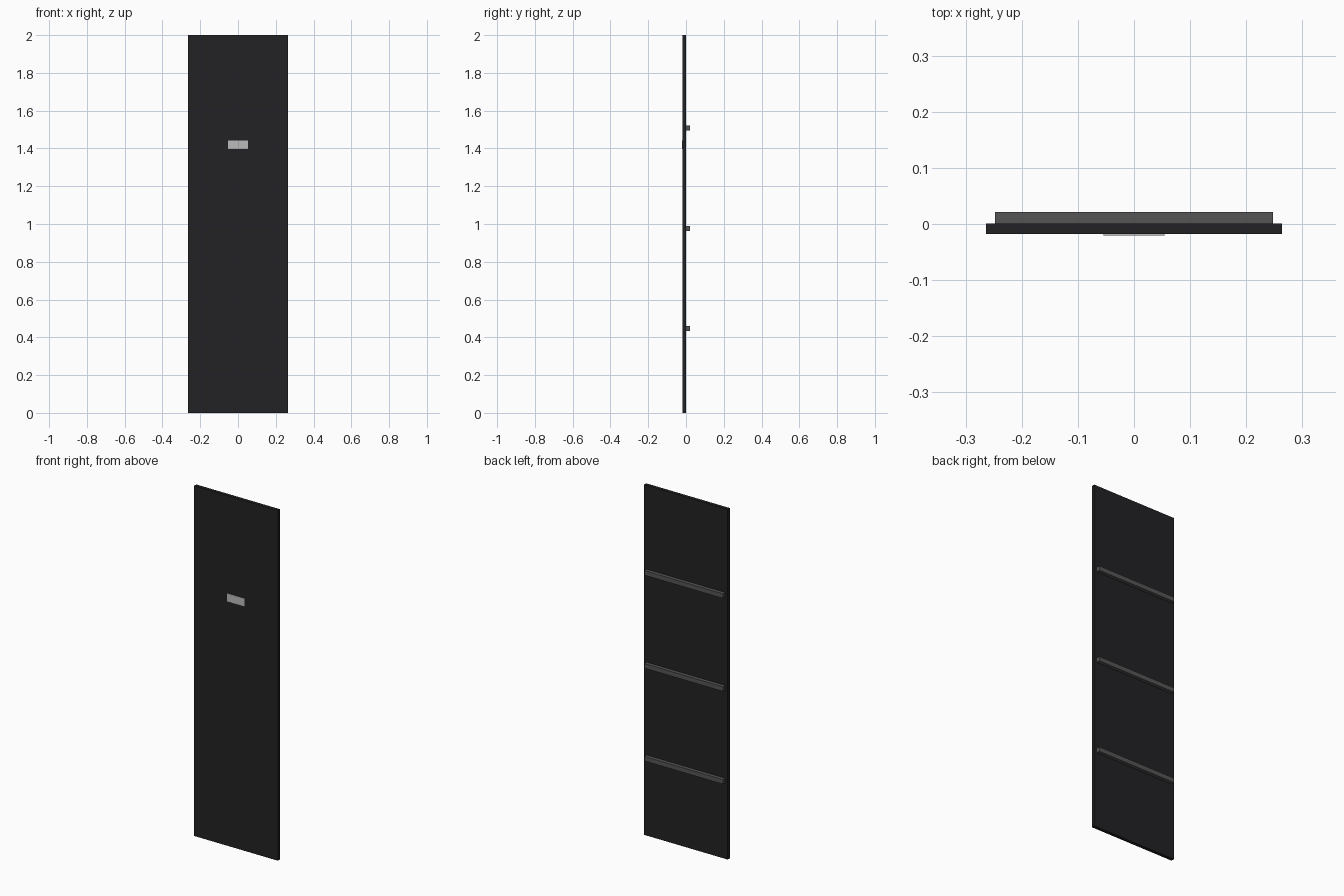
import bpy

if "Cube" in bpy.data.objects:
    bpy.data.objects.remove(bpy.data.objects["Cube"])


def material(name, rgb):
    m = bpy.data.materials.new(name)
    m.diffuse_color = (*rgb, 1)
    m.use_nodes = True
    m.node_tree.nodes["Principled BSDF"].inputs["Base Color"].default_value = m.diffuse_color
    return m


def box(name, lo, hi, mat):
    """Axis-aligned box between two corners."""
    bpy.ops.mesh.primitive_cube_add(size=1, location=[(a + b) / 2 for a, b in zip(lo, hi)])
    ob = bpy.context.object
    ob.name = name
    ob.scale = [b - a for a, b in zip(lo, hi)]
    bpy.ops.object.transform_apply(location=False, rotation=False, scale=True)
    ob.data.materials.append(mat)
    return ob


black = material("panel_black", (0.016, 0.016, 0.018))
grey = material("batten_grey", (0.09, 0.09, 0.09))
silver = material("plate_silver", (0.5, 0.5, 0.5))

# Tall flat panel
box("panel", (-0.264, -0.018, 0), (0.264, 0.001, 2), black)

# Small plain plate on the front
box("front_plate", (-0.054, -0.0205, 1.397), (0.054, -0.017, 1.442), silver)

# Three horizontal battens across the back
for i, z in enumerate((0.447, 0.977, 1.508)):
    box(f"back_batten_{i + 1}", (-0.248, 0.0, z - 0.013), (0.248, 0.0215, z + 0.013), grey)
